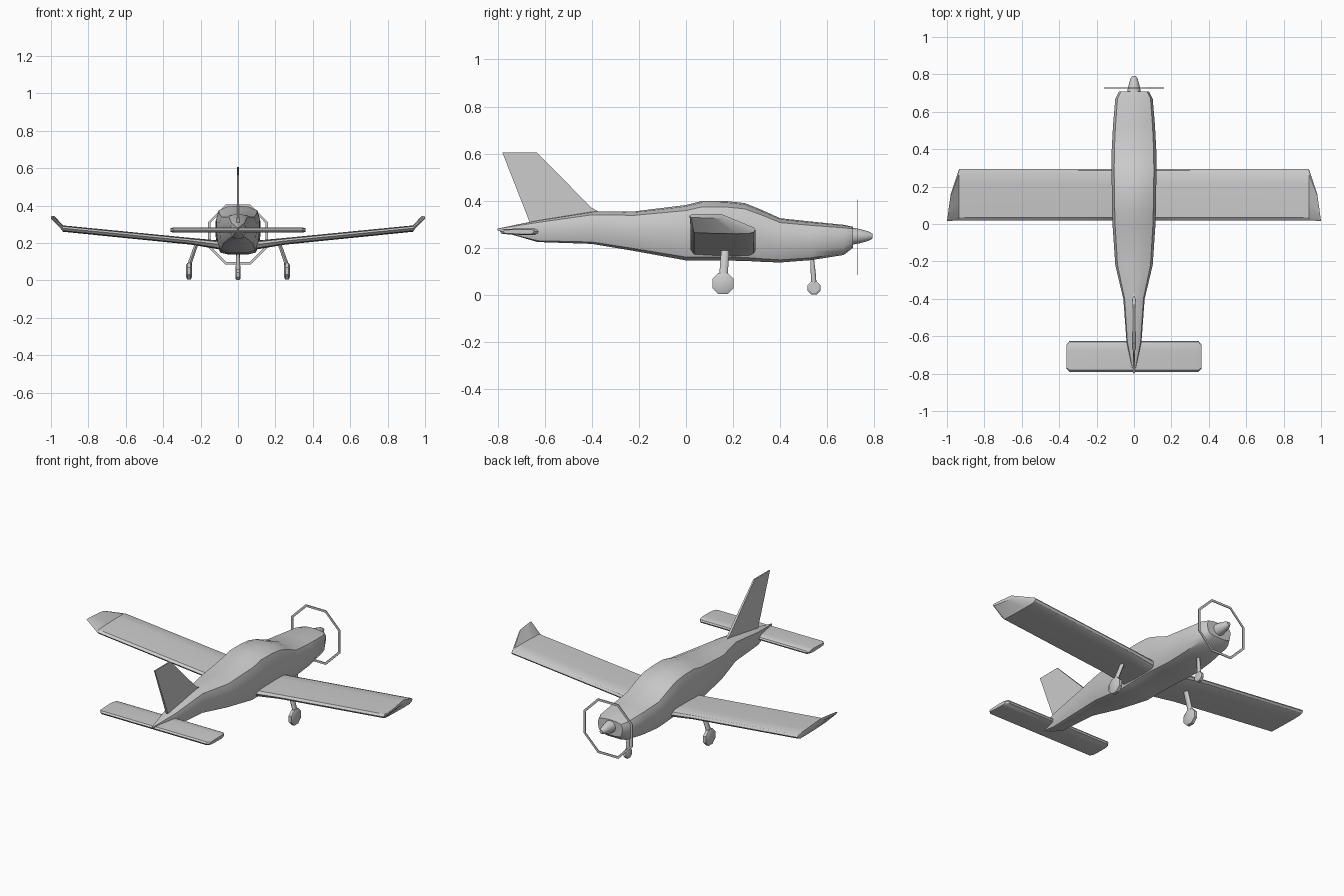
import bpy, bmesh, math
from mathutils import Vector

if "Cube" in bpy.data.objects:
    bpy.data.objects.remove(bpy.data.objects["Cube"])


def finish(bm, name, angle=35):
    bmesh.ops.recalc_face_normals(bm, faces=bm.faces)
    me = bpy.data.meshes.new(name)
    bm.to_mesh(me)
    bm.free()
    ob = bpy.data.objects.new(name, me)
    bpy.context.collection.objects.link(ob)
    bpy.ops.object.select_all(action='DESELECT')
    ob.select_set(True)
    bpy.context.view_layer.objects.active = ob
    if angle:
        bpy.ops.object.shade_smooth_by_angle(angle=math.radians(angle))
    return ob


def loft(name, rings, angle=35, closed=False):
    """Skin a list of equal-length point rings; cap the ends unless closed."""
    bm = bmesh.new()
    rows = [[bm.verts.new(p) for p in r] for r in rings]
    pairs = list(zip(rows, rows[1:]))
    if closed:
        pairs.append((rows[-1], rows[0]))
    for a, b in pairs:
        n = len(a)
        for i in range(n):
            bm.faces.new((a[i], a[(i + 1) % n], b[(i + 1) % n], b[i]))
    if not closed:
        bm.faces.new(rows[0])
        bm.faces.new(rows[-1])
    return finish(bm, name, angle)


def mirror(ob):
    m = ob.modifiers.new("mirror", 'MIRROR')
    m.merge_threshold = 0.0005
    return ob


# Fuselage: (y, bottom z, top z, half width), boxy section with a rounded roof
half = [(0, 1), (.5, .95), (.88, .8), (1, .4), (1, 0), (.95, -.5), (.8, -.88), (.45, -1), (0, -1)]
section = half + [(-u, v) for u, v in half[-2:0:-1]]
stations = [(-.80, .274, .282, .003), (-.63, .225, .317, .04), (-.40, .217, .354, .057),
            (-.22, .187, .355, .10), (0, .147, .382, .115), (.07, .147, .40, .117),
            (.17, .146, .399, .118), (.25, .145, .39, .12), (.32, .141, .362, .12), (.40, .138, .326, .119),
            (.53, .148, .312, .112), (.67, .17, .298, .10), (.708, .20, .29, .08)]
loft("fuselage", [[(u * w, y, (b + t) / 2 + v * (t - b) / 2) for u, v in section]
                  for y, b, t, w in stations], 40)

# Blunt-edged wing section: (chord fraction from leading edge, thickness fraction)
foil = [(0, 0), (.03, .3), (.1, .48), (.3, .5), (.65, .45), (.95, .35), (1, .05),
        (.95, -.35), (.65, -.45), (.3, -.5), (.1, -.48), (.03, -.3)]


def rib(x, lead, trail, z, thick, sweep=0):
    return [(x + sweep * s, lead + (trail - lead) * s, z + thick * t) for s, t in foil]


# Main wing with dihedral and an upturned tip
mirror(loft("wing", [rib(.03, .295, .02, .182, .048), rib(.12, .295, .02, .192, .046),
                     rib(.25, .295, .02, .209, .036), rib(.935, .295, .02, .277, .034),
                     rib(.98, .16, .015, .336, .018, .02)], 30))

# Tailplane
mirror(loft("tailplane", [rib(0, -.625, -.79, .269, .028), rib(.345, -.625, -.79, .269, .028),
                          rib(.36, -.645, -.775, .269, .020)], 30))


# Fin: thin side profile with a small fillet ahead of it
def fin_side(x):
    return [(x * k, y, z) for y, z, k in ((-.78, .606, .5), (-.635, .606, .6), (-.40, .37, 1),
                                         (-.36, .348, .5), (-.40, .335, 1), (-.66, .30, 1))]


loft("fin", [fin_side(-.007), fin_side(.007)], 0)

# Spinner
spin = [(.70, .25, .037), (.735, .25, .031), (.775, .25, .02), (.792, .25, .010)]
loft("spinner", [[(r * math.cos(a), y, z + r * math.sin(a))
                  for a in (math.tau * i / 12 for i in range(12))] for y, z, r in spin], 40)

# Propeller ring: thin octagonal hoop
hoop = []
for i in range(8):
    a = math.tau * i / 8 + .39
    hoop.append([(math.cos(a) * r, y, .245 + math.sin(a) * r)
                 for r, y in ((.174, .725), (.174, .729), (.160, .729), (.160, .725))])
loft("propeller_ring", hoop, 0, closed=True)


# Wheels: octagonal with chamfered rims
def wheel(name, x, y, z, r, w):
    prof = [(-w / 2, .75), (-w * .3, 1), (w * .3, 1), (w / 2, .75)]
    return loft(name, [[(x + dx, y + r * k * math.cos(a), z + r * k * math.sin(a))
                        for a in (math.tau * (i + .5) / 8 for i in range(8))]
                       for dx, k in prof], 30)


# Struts: tapered rods, (x, y, z, half width x, half width y)
def strut(name, ends):
    return loft(name, [[(x + wx * math.cos(a), y + wy * math.sin(a), z)
                        for a in (math.tau * i / 8 for i in range(8))]
                       for x, y, z, wx, wy in ends], 50)


mirror(wheel("main_wheel", .262, .157, .049, .049, .03))
mirror(strut("main_strut", [(.26, .157, .05, .011, .018), (.257, .16, .095, .011, .018),
                            (.22, .167, .20, .010, .017)]))
wheel("nose_wheel", 0, .543, .03, .030, .026)
strut("nose_strut", [(0, .543, .03, .013, .012), (0, .541, .08, .012, .011),
                     (0, .535, .16, .009, .008)])
